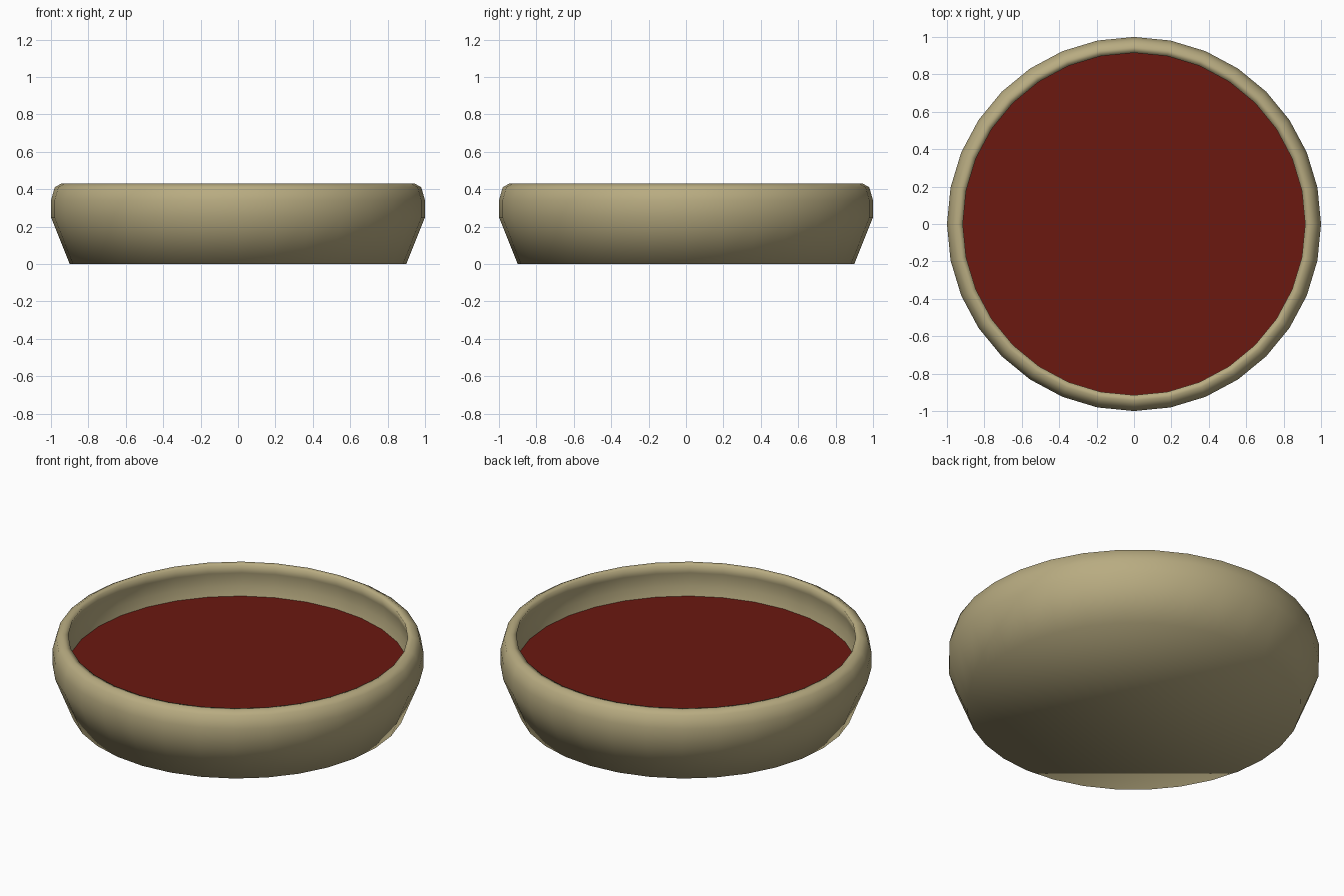
import bpy, bmesh
from math import cos, sin, tau

if "Cube" in bpy.data.objects:
    bpy.data.objects.remove(bpy.data.objects["Cube"])

SIDES = 32


def material(name, rgb):
    mat = bpy.data.materials.new(name)
    mat.diffuse_color = (*rgb, 1)
    mat.use_nodes = True
    mat.node_tree.nodes["Principled BSDF"].inputs["Base Color"].default_value = mat.diffuse_color
    return mat


def lathe(name, profile, mat, cap_start=True, cap_end=True):
    """Turn an (radius, height) profile around z, closing the ends with flat caps."""
    bm = bmesh.new()
    rings = [[bm.verts.new((r * cos(tau * i / SIDES), r * sin(tau * i / SIDES), z))
              for i in range(SIDES)] for r, z in profile]
    for low, high in zip(rings, rings[1:]):
        for i in range(SIDES):
            j = (i + 1) % SIDES
            bm.faces.new((low[i], low[j], high[j], high[i]))
    if cap_start:
        bm.faces.new(rings[0][::-1])
    if cap_end:
        bm.faces.new(rings[-1])
    for f in bm.faces:
        f.smooth = True
    mesh = bpy.data.meshes.new(name)
    bm.to_mesh(mesh)
    bm.free()
    mesh.materials.append(mat)
    obj = bpy.data.objects.new(name, mesh)
    bpy.context.collection.objects.link(obj)
    return obj


clay = material("clay", (0.48, 0.41, 0.22))
red = material("red_filling", (0.145, 0.009, 0.005))

# Bowl: flared wall, rounded rim, hollow inside with a floor
lathe("bowl", [(0.90, 0.0), (1.0, 0.25), (1.0, 0.34), (0.98, 0.41), (0.945, 0.43),
               (0.915, 0.425), (0.93, 0.37), (0.935, 0.29), (0.91, 0.2),
               (0.85, 0.05)], clay)

# Filling: flat disc inside the bowl
lathe("filling", [(0.922, 0.237)], red, cap_start=False)
